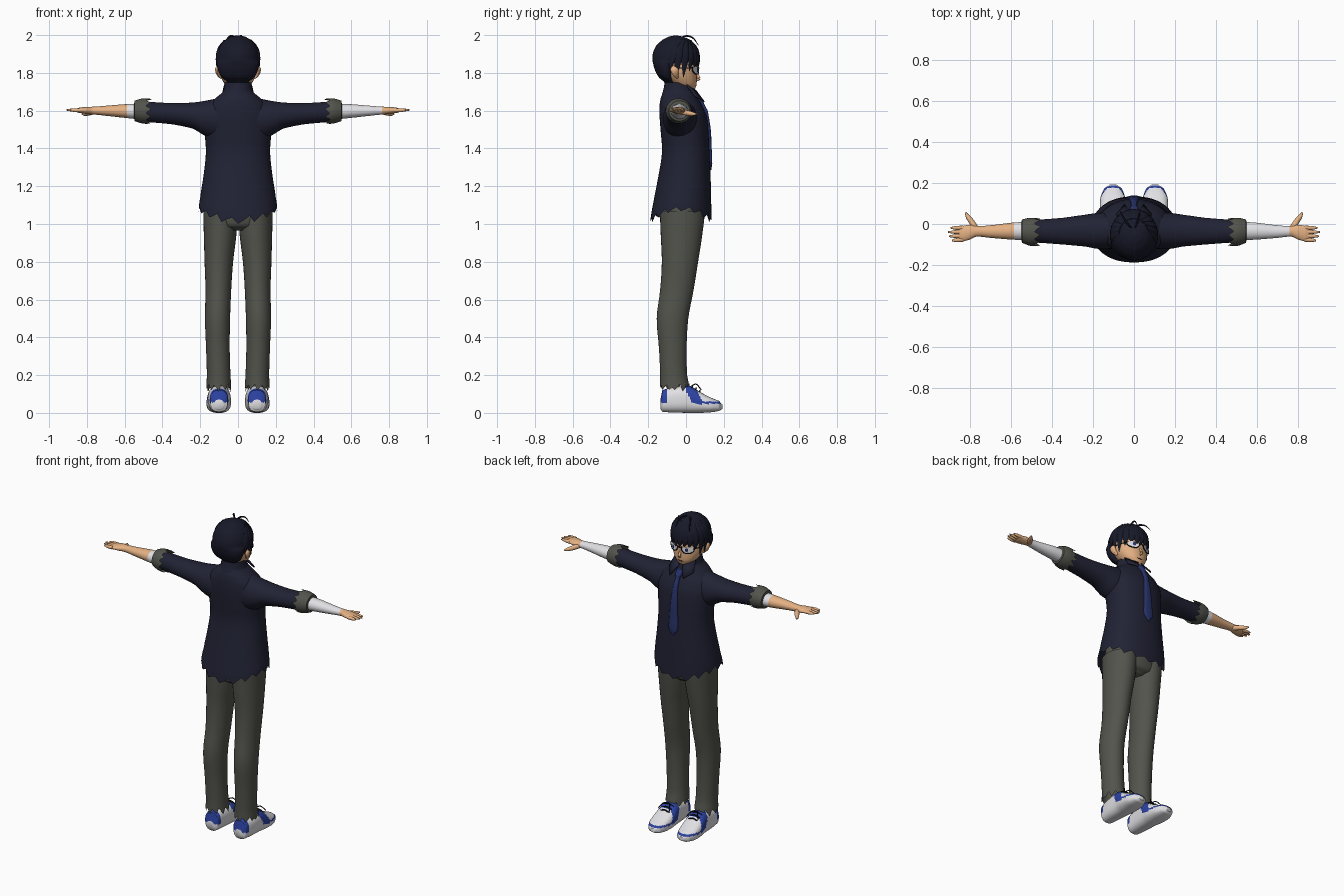
import bpy, bmesh, math, random
from mathutils import Vector

random.seed(4)
old = bpy.data.objects.get("Cube")
if old:
    bpy.data.objects.remove(old, do_unlink=True)


def material(name, r, g, b):
    m = bpy.data.materials.new(name)
    m.diffuse_color = (r, g, b, 1)
    m.use_nodes = True
    node = next(n for n in m.node_tree.nodes if n.type == "BSDF_PRINCIPLED")
    node.inputs["Base Color"].default_value = (r, g, b, 1)
    node.inputs["Roughness"].default_value = 0.8
    return m


SHIRT = material("shirt_navy", 0.015, 0.016, 0.034)
TROUSER = material("trouser_grey", 0.085, 0.088, 0.072)
SKIN = material("skin", 0.78, 0.44, 0.23)
WHITE = material("white", 0.75, 0.75, 0.78)
HAIR = material("hair_black", 0.009, 0.010, 0.022)
TIE = material("tie_blue", 0.020, 0.032, 0.14)
BLUE = material("shoe_blue", 0.025, 0.055, 0.36)
BLACK = material("black_trim", 0.006, 0.006, 0.009)


def finish(name, verts, faces, mats, paint=None, angle=50):
    me = bpy.data.meshes.new(name)
    me.from_pydata(verts, [], faces)
    bm = bmesh.new()
    bm.from_mesh(me)
    bmesh.ops.recalc_face_normals(bm, faces=bm.faces[:])
    bm.to_mesh(me)
    bm.free()
    for m in mats:
        me.materials.append(m)
    if paint:
        for f in me.polygons:
            f.material_index = paint(f.center)
    me.shade_smooth()
    me.set_sharp_from_angle(angle=math.radians(angle))
    ob = bpy.data.objects.new(name, me)
    bpy.context.collection.objects.link(ob)
    return ob


def smooth_rows(rings, sub):
    """Interpolate cross-sections with a smooth spline."""
    out, last = [], len(rings) - 1
    for i in range(last):
        a, b, c, d = (rings[max(0, min(last, i + k))] for k in (-1, 0, 1, 2))
        for s in range(sub):
            t = s / sub
            out.append([q + t * (r - q) if j == 0 else
                        q + t / 2 * (r - p + t * (2 * p - 5 * q + 4 * r - u + t * (3 * (q - r) + u - p)))
                        for j, (p, q, r, u) in enumerate(zip(a, b, c, d))])
    return out + [list(rings[-1])]


def loft(name, rings, axis, mats, n=32, sub=4, power=2.0, caps=(True, True),
         jag=0, lift=0, side=1, paint=None):
    """Rings are (position, a_min, a_max, b_min, b_max) along the axis."""
    rows, verts = smooth_rows(rings, sub), []
    for k, (t, a0, a1, b0, b1) in enumerate(rows):
        for i in range(n):
            w = math.tau * i / n
            c, s = math.cos(w), math.sin(w)
            a = (a0 + a1) / 2 + (a1 - a0) / 2 * math.copysign(abs(c) ** (2 / power), c)
            b = (b0 + b1) / 2 + (b1 - b0) / 2 * math.copysign(abs(s) ** (2 / power), s)
            q = t + lift * c * c * max(0, 1 - k / sub)
            if k == 0 and jag:
                q += jag * ((i % 3) - 1) * random.uniform(0.5, 1)
            x, y, z = {"x": (q, a, b), "y": (a, q, b), "z": (a, b, q)}[axis]
            verts.append((x * side, y, z))
    faces = [(k * n + i, k * n + (i + 1) % n, (k + 1) * n + (i + 1) % n, (k + 1) * n + i)
             for k in range(len(rows) - 1) for i in range(n)]
    if caps[0]:
        faces.append(tuple(range(n)))
    if caps[1]:
        faces.append(tuple(range(len(verts) - n, len(verts))))
    return finish(name, verts, faces, mats, paint)


def tube(name, points, radii, mat, flat=1.0, n=10):
    """Tapered rounded strand through points; flat squashes it outwards."""
    rows = smooth_rows([(i, *p, r) for i, (p, r) in enumerate(zip(points, radii))], 4)
    pts, verts = [Vector(r[1:4]) for r in rows], []
    for k, p in enumerate(pts):
        d = (pts[min(k + 1, len(pts) - 1)] - pts[max(k - 1, 0)]).normalized()
        out = Vector((p.x, p.y + 0.055, 0.02)) if flat < 1 else Vector((0.01, 0.02, 1))
        u = d.cross(out).normalized()
        v = d.cross(u).normalized() * flat
        r = max(rows[k][4], 0.0005)
        verts += [p + r * (u * math.cos(math.tau * i / n) + v * math.sin(math.tau * i / n)) for i in range(n)]
    faces = [(k * n + i, k * n + (i + 1) % n, (k + 1) * n + (i + 1) % n, (k + 1) * n + i)
             for k in range(len(pts) - 1) for i in range(n)]
    faces += [tuple(range(n)), tuple(range(len(verts) - n, len(verts)))]
    return finish(name, verts, faces, [mat])


def sym(t, w, b0, b1):
    return (t, -w, w, b0, b1)


# Shirt with ragged hem, collar and tie
loft("shirt_body", [sym(1.02, .208, -.188, .135), sym(1.14, .2, -.168, .133), sym(1.26, .182, -.145, .13),
                    sym(1.38, .17, -.127, .125), sym(1.48, .176, -.133, .12), sym(1.57, .178, -.14, .11),
                    sym(1.63, .155, -.14, .085), sym(1.67, .115, -.133, .06), sym(1.70, .08, -.12, .042),
                    sym(1.72, .065, -.11, .03)],
     "z", [SHIRT], n=48, power=2.2, caps=(False, True), jag=.02, lift=.06)
loft("collar_band", [sym(1.68, .088, -.128, .05), sym(1.71, .076, -.12, .04), sym(1.75, .07, -.113, .03)],
     "z", [SHIRT], caps=(False, False))
loft("tie", [sym(1.285, .002, .118, .134), sym(1.32, .03, .115, .139), sym(1.4, .028, .112, .136),
             sym(1.5, .023, .105, .131), sym(1.6, .016, .08, .115), sym(1.64, .014, .06, .095),
             sym(1.655, .021, .045, .09), sym(1.685, .022, .03, .07)], "z", [TIE], n=16, power=3)

# Hips
loft("trouser_hips", [sym(.965, .06, -.09, .05), sym(.99, .165, -.13, .085), sym(1.06, .18, -.14, .1),
                      sym(1.2, .165, -.13, .1)], "z", [TROUSER])

for side, label in ((1, "left"), (-1, "right")):
    # Collar flap
    flap = finish(label + "_collar_flap",
                  [(side * x, y, z) for x, y, z in ((.01, .05, 1.705), (.072, .0, 1.735),
                                                    (.085, .045, 1.675), (.045, .095, 1.645))],
                  [(0, 1, 2, 3)], [SHIRT])
    flap.modifiers.new("thickness", "SOLIDIFY").thickness = .006

    # Sleeve and rolled ragged cuff
    loft(label + "_sleeve", [(.08, -.12, .06, 1.44, 1.67), (.17, -.122, .055, 1.465, 1.653),
                             (.24, -.11, .045, 1.505, 1.643), (.35, -.1, .03, 1.528, 1.64),
                             (.5, -.09, .02, 1.54, 1.648)], "x", [SHIRT], side=side)
    loft(label + "_cuff", [(.475, -.108, .03, 1.53, 1.664), (.51, -.106, .03, 1.533, 1.664),
                           (.548, -.092, .022, 1.545, 1.652), (.55, -.08, .01, 1.56, 1.635)],
         "x", [TROUSER], caps=(False, True), jag=.022, side=side)

    # Forearm: one wrapped to the wrist, the other only below the cuff
    wrap_end = .765 if side > 0 else .585
    loft(label + "_forearm", [(.5, -.08, .012, 1.553, 1.637), (.6, -.076, .006, 1.562, 1.634),
                              (.7, -.068, -.006, 1.573, 1.626), (.77, -.062, -.01, 1.58, 1.621),
                              (.805, -.077, -.004, 1.583, 1.62), (.84, -.084, -.01, 1.588, 1.616),
                              (.855, -.08, -.015, 1.592, 1.611)], "x", [SKIN, WHITE], sub=8, side=side,
         paint=lambda c: int(abs(c.x) < wrap_end))

    # Fingers and thumb
    for i, tip in enumerate((.89, .905, .909, .896)):
        y = -.077 + i * .0195
        tube(label + "_finger", [(side * .835, y, 1.602), (side * .87, y * 1.03, 1.603),
                                 (side * tip, y * 1.04, 1.604)], [.0105, .0095, .004], SKIN)
    tube(label + "_thumb", [(side * .77, -.03, 1.595), (side * .795, .012, 1.587),
                            (side * .812, .035, 1.583), (side * .824, .056, 1.582)],
         [.016, .014, .0105, .004], SKIN)

    # Trouser leg with ragged hem
    loft(label + "_trouser_leg", [(.135, .036, .168, -.138, .018), (.2, .04, .165, -.137, .006),
                                  (.34, .044, .169, -.143, .003), (.5, .042, .175, -.155, .012),
                                  (.65, .036, .172, -.137, .04), (.8, .026, .177, -.128, .064),
                                  (.95, .008, .181, -.134, .087), (1.07, .002, .184, -.138, .1)],
         "z", [TROUSER], caps=(False, True), jag=.024, side=side)

    # Shoe, with blue heel, instep and toe stripe
    def shoe_paint(c):
        heel = c.y < -.1 and c.z > .055
        instep = .015 < c.y + (c.z - .09) * .5 < .072 and c.z > .05
        stripe = c.y > .07 and .048 < c.z < .06
        return int(heel or instep or stripe)

    loft(label + "_shoe", [(-.136, .075, .125, .02, .07), (-.125, .055, .145, .006, .12),
                           (-.06, .048, .155, .002, .135), (.02, .04, .16, 0, .143),
                           (.07, .037, .166, 0, .113), (.13, .043, .164, .003, .082),
                           (.175, .06, .145, .01, .064), (.192, .085, .12, .02, .045)],
         "y", [WHITE, BLUE], n=48, sub=8, power=2.6, side=side, paint=shoe_paint)
    # Laces
    for y, z in ((.03, .142), (.05, .13), (.07, .116)):
        tube(label + "_lace", [(side * .065, y, z - .012), (side * .1, y + .004, z + .002),
                               (side * .135, y, z - .012)], [.004] * 3, BLACK, n=6)
    for dx in (-.02, .02):
        tube(label + "_lace_end", [(side * .1, .03, .143), (side * (.1 + dx), .055, .152),
                                   (side * (.1 + 2 * dx), .08, .122)], [.003] * 3, BLACK, n=6)

    # Ear
    tube(label + "_ear", [(side * .09, -.045, 1.772), (side * .106, -.055, 1.795),
                          (side * .111, -.062, 1.82), (side * .1, -.06, 1.838)],
         [.006, .017, .02, .008], SKIN, flat=.5)

    # Spectacles: pale lens, iris, lower rim and temple arm
    def lens(u, v):
        return (side * (.014 + .068 * u), .066 - .032 * u * u, 1.795 + .036 * v)
    outline = [(0, 1), (.05, .4), (.3, 0), (.7, 0), (.97, .4), (1, 1), (.5, 1.08)]
    finish(label + "_lens", [lens(*p) for p in outline], [tuple(range(7))], [WHITE])
    tube(label + "_rim", [lens(*p) for p in outline[:6]], [.0032] * 6, BLACK, n=6)
    iris = [lens(.48 + .13 * math.cos(math.tau * i / 12), .6 + .34 * math.sin(math.tau * i / 12)) for i in range(12)]
    finish(label + "_iris", [(x, y + .003, z) for x, y, z in iris], [tuple(range(12))], [TIE])
    tube(label + "_temple", [lens(1, .85), (side * .098, .0, 1.825), (side * .106, -.06, 1.828)],
         [.003] * 3, BLACK, n=6)
    tube(label + "_brow", [(side * .02, .059, 1.846), (side * .05, .052, 1.853), (side * .078, .035, 1.846)],
         [.002, .004, .002], HAIR, n=6)

tube("bridge", [(-.016, .065, 1.822), (0, .07, 1.826), (.016, .065, 1.822)], [.003] * 3, BLACK, n=6)

# Neck, face, nose and mouth
loft("neck", [sym(1.66, .052, -.085, .015), sym(1.8, .05, -.09, .015)], "z", [SKIN])
loft("face", [sym(1.7, .018, .005, .036), sym(1.712, .04, -.03, .047), sym(1.74, .07, -.07, .056),
              sym(1.78, .092, -.11, .057), sym(1.82, .1, -.13, .056), sym(1.88, .1, -.14, .053),
              sym(1.94, .075, -.12, .03)], "z", [SKIN], power=2.2)
tube("nose", [(0, .054, 1.805), (0, .063, 1.785), (0, .068, 1.769), (0, .056, 1.76)], [.004, .007, .009, .004], SKIN)
tube("mouth", [(-.02, .052, 1.736), (0, .056, 1.734), (.02, .052, 1.736)], [.001, .0022, .001], BLACK, n=6)

# Hair mass
loft("hair_cap", [sym(1.75, .055, -.115, -.055), sym(1.775, .086, -.143, -.06), sym(1.81, .104, -.163, -.05),
                  sym(1.85, .111, -.174, -.025), sym(1.872, .113, -.178, .058), sym(1.905, .11, -.175, .065),
                  sym(1.945, .094, -.157, .05), sym(1.975, .068, -.125, .022), sym(1.992, .038, -.092, -.015),
                  sym(1.999, .008, -.06, -.048)], "z", [HAIR], n=40)


def scalp(az, z, grow=1.0):
    h = max(0, (z - 1.885) / .115)
    f = math.sqrt(max(0, 1 - h * h)) * grow
    a = math.radians(az)
    return (.111 * f * math.sin(a), -.055 + .122 * f * math.cos(a), z)


# Fringe and side locks, swept to one side
for az, tip in ((-100, 1.815), (-84, 1.785), (-68, 1.775), (-50, 1.81), (-34, 1.825), (-18, 1.83), (-2, 1.82),
                (14, 1.8), (30, 1.82), (48, 1.81), (66, 1.775), (84, 1.785), (100, 1.815)):
    tube("hair_lock", [scalp(az * .7 - 8, 1.97, .97), scalp(az * .9, 1.925, .98),
                       scalp(az, 1.87, 1.0), scalp(az + 4, tip, .97)],
         [.012, .022, .021, .001], HAIR, flat=.35)

# Loose strands at the crown
for dx in (-.035, .015):
    tube("loose_strand", [(0, -.03, 1.985), (dx, .005, 1.996), (dx * 1.6, .04, 1.982), (dx * 2, .066, 1.945)],
         [.003, .005, .004, .001], HAIR, n=6)
